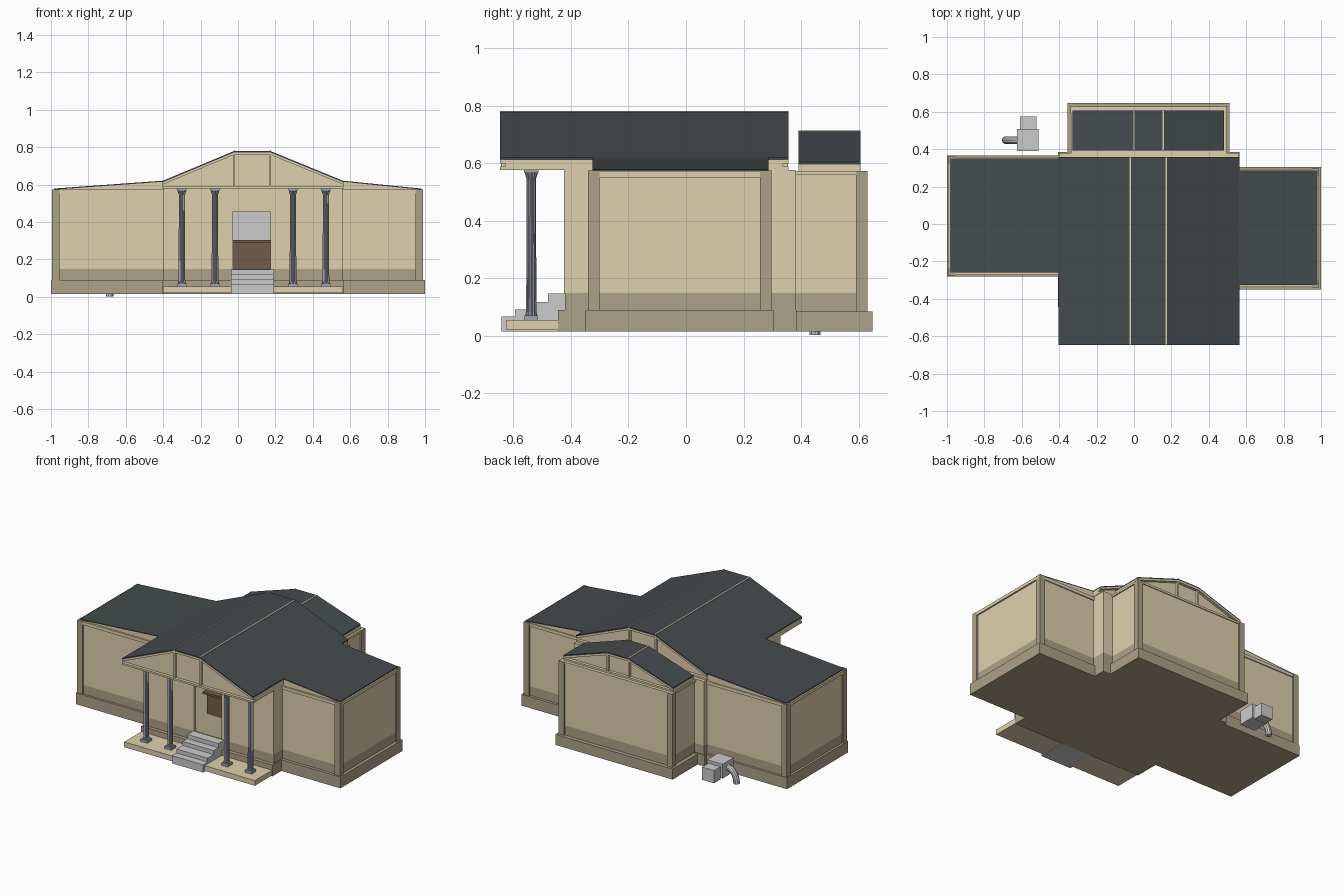
import bpy, bmesh, math
from mathutils import Vector

if "Cube" in bpy.data.objects:
    bpy.data.objects.remove(bpy.data.objects["Cube"])


def material(name, rgb):
    m = bpy.data.materials.new(name)
    m.diffuse_color = (*rgb, 1)
    m.use_nodes = True
    m.node_tree.nodes["Principled BSDF"].inputs["Base Color"].default_value = m.diffuse_color
    return m


TAN = material("tan_stucco", (0.74, 0.63, 0.43))
TAUPE = material("taupe_trim", (0.42, 0.36, 0.25))
ROOF = material("dark_roof", (0.06, 0.07, 0.075))
WOOD = material("brown_wood", (0.17, 0.11, 0.07))
STEEL = material("column_grey", (0.36, 0.38, 0.42))


def finish(bm, name, mat):
    bmesh.ops.recalc_face_normals(bm, faces=bm.faces)
    me = bpy.data.meshes.new(name)
    bm.to_mesh(me)
    bm.free()
    ob = bpy.data.objects.new(name, me)
    bpy.context.collection.objects.link(ob)
    if mat:
        me.materials.append(mat)
    return ob


def box(name, x0, x1, y0, y1, z0, z1, mat=None):
    bm = bmesh.new()
    bmesh.ops.create_cube(bm, size=1)
    for v in bm.verts:
        v.co = ((x0 + x1) / 2 + v.co.x * (x1 - x0),
                (y0 + y1) / 2 + v.co.y * (y1 - y0),
                (z0 + z1) / 2 + v.co.z * (z1 - z0))
    return finish(bm, name, mat)


def prism(name, profile, y0, y1, mat=None):
    """Extrude an x-z outline along y."""
    bm = bmesh.new()
    f = bm.faces.new([bm.verts.new((x, y0, z)) for x, z in profile])
    r = bmesh.ops.extrude_face_region(bm, geom=[f])
    for v in r["geom"]:
        if isinstance(v, bmesh.types.BMVert):
            v.co.y = y1
    return finish(bm, name, mat)


def sheet(name, line, low, high, y0, y1, mat):
    """Strip of constant height following a roof line."""
    prism(name, [(x, z + high) for x, z in line] +
          [(x, z + low) for x, z in reversed(line)], y0, y1, mat)


def roof(name, line, base, y0, y1):
    """Gabled roof: recessed core, tan rim, dark covering, ridge strips."""
    xa, xb = line[0][0], line[-1][0]
    core = [(xa, base)] + [(x, z - 0.01) for x, z in line] + [(xb, base)]
    prism(name + "_gable", core, y0 + 0.02, y1 - 0.02, TAN)
    sheet(name + "_rim", line, -0.02, -0.008, y0, y1, TAN)
    sheet(name + "_covering", line, -0.008, 0, y0, y1, ROOF)
    box(name + "_tie_beam", xa, xb, y0, y1, base, base + 0.012, TAN)
    for side, x in (("left", line[1][0]), ("right", line[2][0])):
        z = line[1][1]
        box(f"{name}_{side}_ridge_strip", x - 0.004, x + 0.004, y0, y1, z - 0.01, z + 0.002, TAN)
        box(f"{name}_{side}_mullion", x - 0.005, x + 0.005, y0 + 0.003, y1 - 0.003, base, z - 0.01, TAN)


def walls(name, x0, x1, y0, y1):
    box(name + "_lower_wall", x0, x1, y0, y1, 0.08, 0.15, TAUPE)
    box(name + "_upper_wall", x0, x1, y0, y1, 0.15, 0.573, TAN)


# Plinths
box("left_plinth", -1.0, -0.39, -0.28, 0.365, 0.015, 0.09, TAUPE)
box("right_plinth", 0.55, 1.0, -0.35, 0.305, 0.015, 0.09, TAUPE)
box("centre_plinth", -0.405, 0.565, -0.445, 0.385, 0.015, 0.09, TAUPE)
box("back_plinth", -0.355, 0.51, 0.37, 0.648, 0.015, 0.085, TAUPE)

# Wings: recessed walls, corner posts, top beams and end frames
for name, s, xi, xo, y0, y1 in (("left", -1, -0.4, -0.995, -0.275, 0.36),
                                ("right", 1, 0.56, 0.99, -0.34, 0.297)):
    xw = xo - s * 0.01
    walls(name + "_wing", min(xi, xw), max(xi, xw), y0 + 0.01, y1 - 0.01)
    a, b = sorted((xo, xo - s * 0.04))
    box(name + "_front_post", a, b, y0, y0 + 0.04, 0.09, 0.575, TAUPE)
    box(name + "_back_post", a, b, y1 - 0.04, y1, 0.09, 0.575, TAUPE)
    a, b = sorted((xi, xo))
    box(name + "_top_beam", a, b, y0 + 0.003, y1 - 0.003, 0.552, 0.573, TAN)
    prism(name + "_shed", [(xi, 0.573), (xo - s * 0.01, 0.573), (xi, 0.615)],
          y0 + 0.015, y1 - 0.01, TAN)
    sheet(name + "_shed_covering", [(xi, 0.614), (xo - s * 0.01, 0.572)], 0, 0.007,
          y0 + 0.015, y1 - 0.01, ROOF)

# Central hall: hollow, with an open doorway
box("hall_floor", -0.4, 0.56, -0.42, 0.38, 0.09, 0.15, TAUPE)
box("hall_ceiling", -0.4, 0.56, -0.42, 0.38, 0.56, 0.578, TAN)
box("hall_left_wall", -0.4, -0.38, -0.42, 0.38, 0.15, 0.575, TAN)
box("hall_right_wall", 0.54, 0.56, -0.42, 0.38, 0.15, 0.575, TAN)
box("hall_back_wall", -0.4, 0.56, 0.36, 0.38, 0.15, 0.575, TAN)
box("hall_front_left", -0.4, -0.028, -0.425, -0.405, 0.15, 0.575, TAN)
box("hall_front_right", 0.175, 0.56, -0.425, -0.405, 0.15, 0.575, TAN)
box("door_lintel", -0.028, 0.175, -0.425, -0.405, 0.457, 0.575, TAN)
box("grey_partition", -0.25, 0.4, 0.2, 0.22, 0.15, 0.56)
box("desk_top", -0.12, 0.27, -0.2, -0.06, 0.288, 0.303, WOOD)
box("desk_front", -0.11, 0.26, -0.17, -0.155, 0.15, 0.288, WOOD)
for i, x in enumerate((-0.11, 0.245)):
    box(f"desk_leg_{i}", x, x + 0.015, -0.09, -0.07, 0.15, 0.288, WOOD)

# Back block
walls("back_block", -0.33, 0.487, 0.37, 0.622)
for side, a in (("left", -0.342), ("right", 0.458)):
    box(f"back_{side}_post", a, a + 0.04, 0.592, 0.632, 0.085, 0.573, TAUPE)
box("back_top_beam", -0.338, 0.494, 0.37, 0.628, 0.56, 0.574, TAN)

# Roofs
roof("main_roof", [(-0.403, 0.62), (-0.02, 0.78), (0.172, 0.78), (0.563, 0.62)], 0.578, -0.647, 0.357)
roof("back_roof", [(-0.33, 0.605), (0.0, 0.712), (0.157, 0.712), (0.48, 0.605)], 0.573, 0.392, 0.607)

# Porch slab and steps
box("porch_slab", -0.402, 0.562, -0.625, -0.44, 0.02, 0.055, TAN)
stair = [(-0.642, 0.018)]
tops = [0.067, 0.093, 0.119, 0.147]
fronts = [-0.642, -0.594, -0.53, -0.48]
for i, (y, z) in enumerate(zip(fronts, tops)):
    box(f"step_{i + 1}", -0.037, 0.192, y, fronts[i + 1] if i < 3 else -0.42, 0.016, z)


# Fluted columns with flared base and capital
def column(name, x, y):
    bm = bmesh.new()
    rings = []
    for z, r in ((0.072, 0.021), (0.085, 0.018), (0.545, 0.016), (0.567, 0.023)):
        ring = []
        for i in range(24):
            k = r * (0.86 if i % 2 else 1)
            t = math.tau * i / 24
            ring.append(bm.verts.new((x + k * math.cos(t), y + k * math.sin(t), z)))
        rings.append(ring)
    for lo, hi in zip(rings, rings[1:]):
        for i in range(24):
            j = (i + 1) % 24
            bm.faces.new((lo[i], lo[j], hi[j], hi[i]))
    bm.faces.new(rings[0])
    bm.faces.new(rings[-1])
    finish(bm, name + "_shaft", STEEL)
    box(name + "_base", x - 0.024, x + 0.024, y - 0.024, y + 0.024, 0.055, 0.072, STEEL)
    box(name + "_capital", x - 0.025, x + 0.025, y - 0.025, y + 0.025, 0.567, 0.58, STEEL)


for i, x in enumerate((-0.3, -0.123, 0.294, 0.47)):
    column(f"column_{i + 1}", x, -0.538)

# Outdoor utility unit with bent duct
box("utility_box_main", -0.625, -0.511, 0.39, 0.507, 0.04, 0.135)
box("utility_box_rear", -0.609, -0.522, 0.507, 0.575, 0.03, 0.115)
bm = bmesh.new()
prev = None
for k in range(6):
    a = math.radians(90 * k / 5)
    c = Vector((-0.625 - 0.062 * math.sin(a), 0.448, 0.003 + 0.09 * math.cos(a)))
    n = Vector((-math.sin(a), 0, math.cos(a)))
    ring = [bm.verts.new(c + 0.02 * (n * math.cos(t) + Vector((0, 1, 0)) * math.sin(t)))
            for t in (math.tau * i / 10 for i in range(10))]
    if prev:
        for i in range(10):
            bm.faces.new((prev[i], prev[(i + 1) % 10], ring[(i + 1) % 10], ring[i]))
    else:
        bm.faces.new(ring)
    prev = ring
bm.faces.new(prev)
finish(bm, "utility_duct", None)
